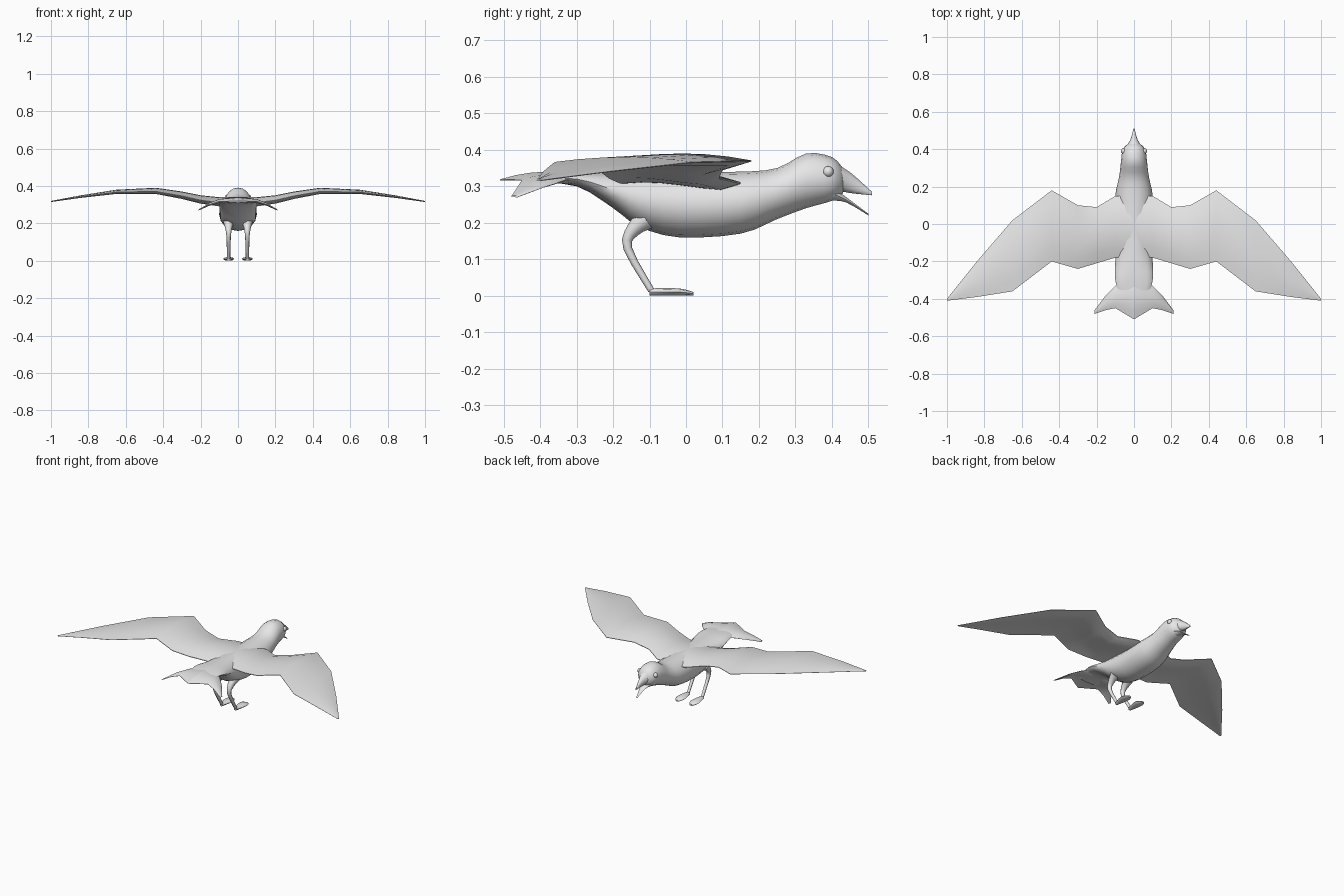
import bpy, bmesh, math
from mathutils import Vector

cube = bpy.data.objects.get("Cube")
if cube:
    bpy.data.objects.remove(cube)

# Single plain colour for the whole bird
shade = 0.8
grey = bpy.data.materials.new("plain grey")
grey.use_nodes = True
grey.diffuse_color = (shade, shade, shade, 1)
grey.node_tree.nodes["Principled BSDF"].inputs["Base Color"].default_value = grey.diffuse_color


def finish(name, bm):
    """Turn a bmesh into a smooth-shaded grey object."""
    bmesh.ops.recalc_face_normals(bm, faces=bm.faces)
    mesh = bpy.data.meshes.new(name)
    bm.to_mesh(mesh)
    bm.free()
    mesh.materials.append(grey)
    part = bpy.data.objects.new(name, mesh)
    bpy.context.collection.objects.link(part)
    bpy.ops.object.select_all(action='DESELECT')
    part.select_set(True)
    bpy.context.view_layer.objects.active = part
    bpy.ops.object.shade_smooth_by_angle(angle=math.radians(50))
    return part


def loft(name, rings):
    """Skin a list of equal-length point rings and cap both ends."""
    bm = bmesh.new()
    loops = [[bm.verts.new(point) for point in ring] for ring in rings]
    for near, far in zip(loops, loops[1:]):
        for i in range(len(near)):
            bm.faces.new((near[i - 1], near[i], far[i], far[i - 1]))
    bm.faces.new(loops[0])
    bm.faces.new(loops[-1])
    return finish(name, bm)


def circle(count):
    """Unit circle as cosine and sine pairs."""
    angles = [math.tau * i / count for i in range(count)]
    return [(math.cos(angle), math.sin(angle)) for angle in angles]


def smoothed(stations, steps=3):
    """Fill in stations along a curve that passes through every one of them."""
    keys = [Vector(station) for station in stations]
    padded = [keys[0]] + keys + [keys[-1]]
    filled = []
    for before, start, end, after in zip(padded, padded[1:], padded[2:], padded[3:]):
        for step in range(steps):
            t = step / steps
            leave, arrive = (end - before) / 2, (after - start) / 2
            bend = (start - end) * 2 + leave + arrive
            filled.append(start + leave * t + (end - start - leave - bend) * t * t
                          + bend * t * t * t)
    return filled + [keys[-1]]


def oval_loft(name, stations, count=16, centre=0):
    """Oval rings along y, each given as y, bottom, top and half width."""
    rings = []
    for y, bottom, top, width in smoothed(stations):
        middle, height = (top + bottom) / 2, (top - bottom) / 2
        rings.append([(centre + width * c, y, middle + height * s) for c, s in circle(count)])
    return loft(name, rings)


def feather_panel(name, stations, side, depth, steps=6):
    """Cambered blade across x, given as x, leading y, trailing y and crest height."""
    span = stations[-1][0]
    rings = []
    for x, lead, trail, crest in stations:
        thickness = depth * (1 - x / span) + 0.005
        upper, lower = [], []
        for step in range(steps + 1):
            c = step / steps
            y = lead + (trail - lead) * c
            z = crest - 0.7 * thickness * (2 * c - 1) ** 2
            swell = 0.1 + 0.9 * math.sin(math.pi * c ** 0.6)
            upper.append((side * x, y, z))
            lower.append((side * x, y, z - thickness * swell))
        rings.append(upper + lower[::-1])
    return loft(name, rings)


def limb(name, stations, x):
    """Round limb in a plane of constant x, given as y, z and radius."""
    path = smoothed(stations)
    rings = []
    for i, (y, z, radius) in enumerate(path):
        before, after = path[max(i - 1, 0)], path[min(i + 1, len(path) - 1)]
        along = Vector((after.x - before.x, after.y - before.y)).normalized()
        rings.append([(x + radius * c, y - radius * s * along.y, z + radius * s * along.x)
                      for c, s in circle(8)])
    return loft(name, rings)


# Body, neck and head in one skin
oval_loft("body", [
    (-0.42, 0.31, 0.33, 0.07),
    (-0.3, 0.3, 0.34, 0.1),
    (-0.2, 0.24, 0.34, 0.1),
    (-0.13, 0.19, 0.34, 0.1),
    (-0.02, 0.16, 0.34, 0.1),
    (0.15, 0.17, 0.34, 0.1),
    (0.25, 0.21, 0.35, 0.08),
    (0.33, 0.24, 0.39, 0.07),
    (0.4, 0.26, 0.38, 0.06),
    (0.43, 0.28, 0.35, 0.03),
])

# Open beak
oval_loft("upper_beak", [
    (0.4, 0.29, 0.37, 0.05), (0.45, 0.28, 0.34, 0.02), (0.51, 0.275, 0.285, 0.003)], 10)
oval_loft("lower_beak", [
    (0.4, 0.26, 0.3, 0.04), (0.44, 0.255, 0.27, 0.02), (0.5, 0.22, 0.225, 0.004)], 10)

# Outlines from the spine to the tip
wing_outline = [
    (0, 0.15, -0.18, 0.34),
    (0.1, 0.15, -0.18, 0.34),
    (0.2, 0.09, -0.21, 0.35),
    (0.3, 0.1, -0.24, 0.37),
    (0.44, 0.18, -0.2, 0.39),
    (0.65, 0.02, -0.36, 0.38),
    (0.84, -0.2, -0.39, 0.35),
    (1, -0.4, -0.41, 0.32),
]
tail_outline = [
    (0, -0.25, -0.51, 0.34),
    (0.1, -0.33, -0.45, 0.33),
    (0.15, -0.38, -0.46, 0.31),
    (0.21, -0.46, -0.48, 0.275),
]

for side, label in ((1, "left"), (-1, "right")):
    feather_panel(label + "_wing", wing_outline, side, 0.04)
    feather_panel(label + "_tail_feathers", tail_outline, side, 0.025)

    # Leg: feathered thigh narrowing to a thin shank, on a webbed foot
    hip = side * 0.05
    limb(label + "_leg", [
        (-0.11, 0.21, 0.03), (-0.145, 0.18, 0.02), (-0.16, 0.13, 0.012), (-0.095, 0.014, 0.009)], hip)
    oval_loft(label + "_foot", [
        (-0.1, 0, 0.02, 0.01), (-0.02, 0, 0.02, 0.03), (0.02, 0, 0.01, 0.01)], 8, hip)

    # Eye set into the side of the head
    bm = bmesh.new()
    bmesh.ops.create_uvsphere(bm, u_segments=12, v_segments=8, radius=0.015)
    eye = finish(label + "_eye", bm)
    eye.location = (side * 0.055, 0.39, 0.34)
